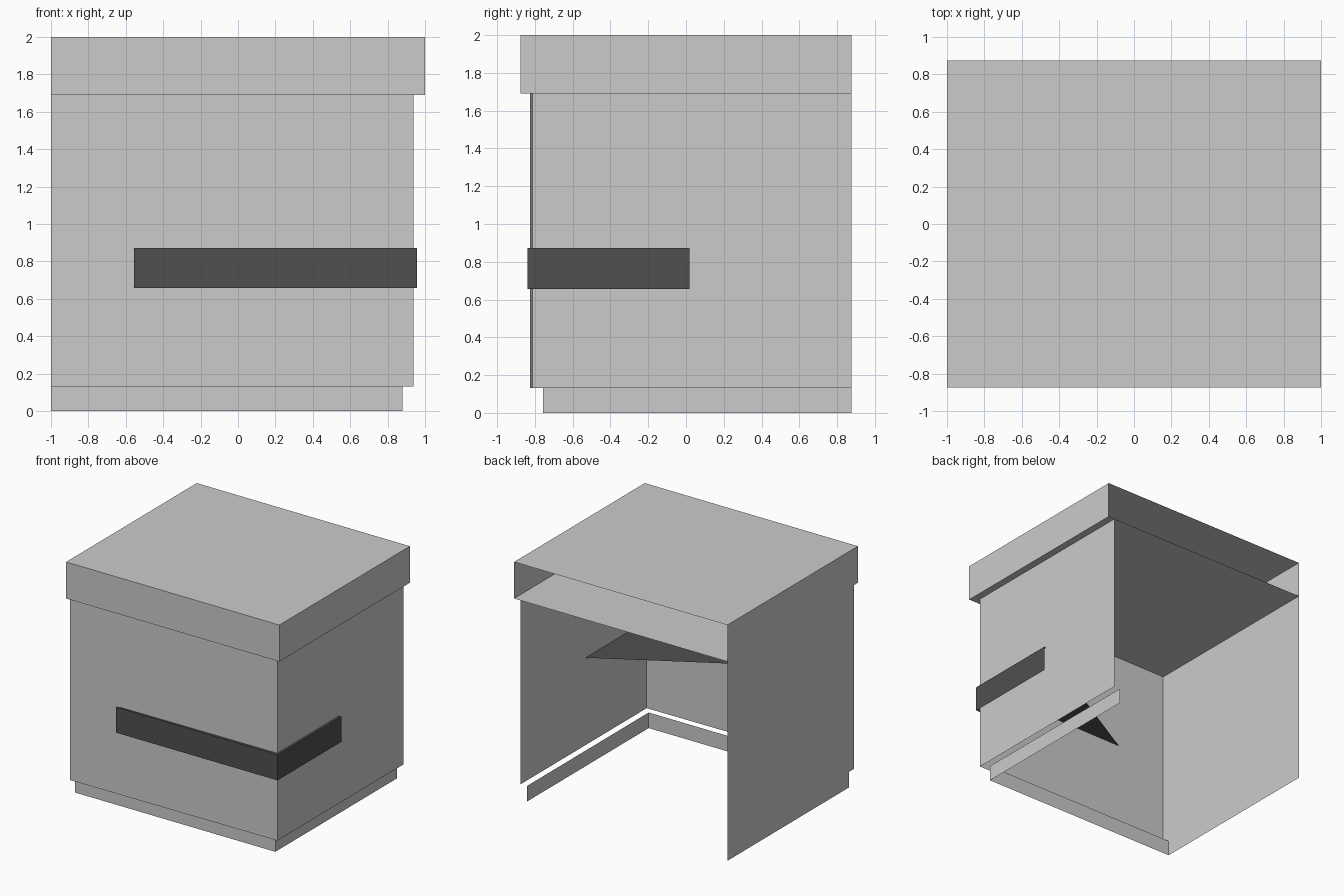
import bpy
import bmesh

if "Cube" in bpy.data.objects:
    bpy.data.objects.remove(bpy.data.objects["Cube"])


def material(name, value):
    m = bpy.data.materials.new(name)
    m.diffuse_color = (value, value, value, 1)
    m.use_nodes = True
    m.node_tree.nodes["Principled BSDF"].inputs["Base Color"].default_value = m.diffuse_color
    return m


light_grey = material("light grey", 0.60)
dark_grey = material("dark grey", 0.079)

LEFT, BACK = -1.0, 0.875


def open_shell(name, plan, z0, z1, mat, cap_top=False, cap_bottom=False):
    """Walls along an open plan outline, with optional flat caps."""
    bm = bmesh.new()
    low = [bm.verts.new((x, y, z0)) for x, y in plan]
    high = [bm.verts.new((x, y, z1)) for x, y in plan]
    for i in range(len(plan) - 1):
        bm.faces.new((low[i], low[i + 1], high[i + 1], high[i]))
    if cap_top:
        bm.faces.new(high)
    if cap_bottom:
        bm.faces.new(low[::-1])
    mesh = bpy.data.meshes.new(name)
    bm.to_mesh(mesh)
    bm.free()
    mesh.materials.append(mat)
    obj = bpy.data.objects.new(name, mesh)
    bpy.context.collection.objects.link(obj)
    return obj


def three_sides(right, front_left, front_right):
    """Plan from the back left corner round to the back right; the back is open."""
    return [(LEFT, BACK), (LEFT, front_left), (right, front_right), (right, BACK)]


# Recessed plinth, open above and below
open_shell("plinth", three_sides(0.88, -0.757, -0.757), 0.0, 0.132, light_grey)

# Main walls, the front very slightly skewed
open_shell("main_walls", three_sides(0.938, -0.825, -0.813), 0.132, 1.69, light_grey)

# Overhanging parapet with roof and underside
open_shell("roof_block", three_sides(1.0, -0.875, -0.875), 1.69, 2.0, light_grey,
           cap_top=True, cap_bottom=True)

# Dark corner window band with its triangular top
open_shell("window_band", [(-0.557, -0.838), (0.957, -0.838), (0.957, 0.018)],
           0.657, 0.873, dark_grey, cap_top=True)
